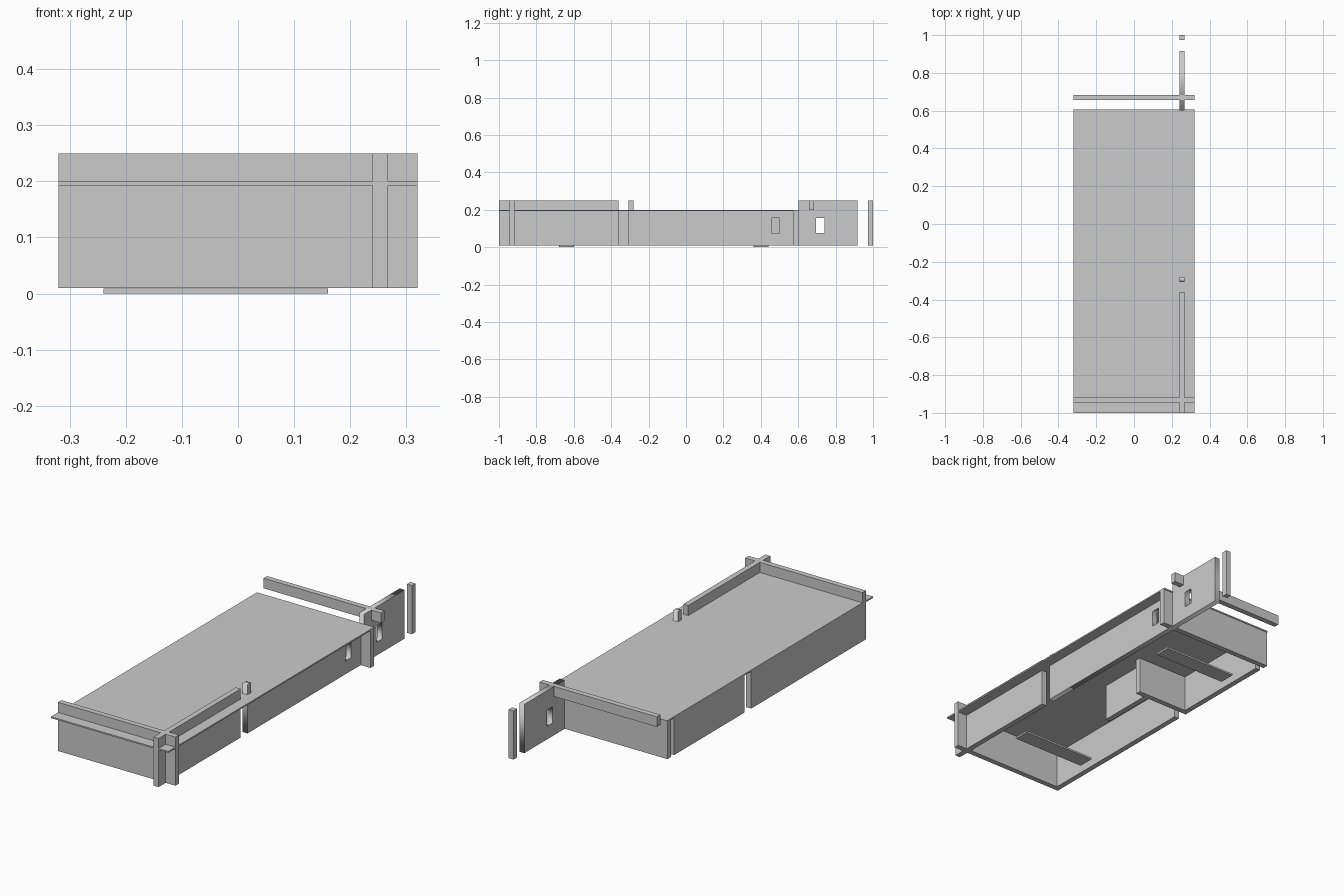
import bpy
from math import radians

if "Cube" in bpy.data.objects:
    bpy.data.objects.remove(bpy.data.objects["Cube"])

T = 0.027            # wall thickness
LOW, DECK, TOP = 0.01, 0.193, 0.25


def box(name, x, y, z):
    """Axis-aligned box from (min, max) pairs."""
    bpy.ops.mesh.primitive_cube_add(size=1, location=[(a + b) / 2 for a, b in (x, y, z)])
    ob = bpy.context.object
    ob.name = name
    ob.scale = [b - a for a, b in (x, y, z)]
    bpy.ops.object.transform_apply(location=False, rotation=False, scale=True)
    return ob


def side_panel(name, x, outline, holes):
    """Panel in the y-z plane, with openings, made from a filled profile."""
    cu = bpy.data.curves.new(name, 'CURVE')
    cu.dimensions, cu.fill_mode, cu.extrude = '2D', 'BOTH', T / 2
    for pts in [outline] + holes:
        sp = cu.splines.new('POLY')
        sp.points.add(len(pts) - 1)
        for p, (a, b) in zip(sp.points, pts):
            p.co = (a, b, 0, 1)
        sp.use_cyclic_u = True
    ob = bpy.data.objects.new(name, cu)
    bpy.context.collection.objects.link(ob)
    ob.rotation_euler = (radians(90), 0, radians(90))
    ob.location.x = x
    bpy.ops.object.select_all(action='DESELECT')
    ob.select_set(True)
    bpy.context.view_layer.objects.active = ob
    bpy.ops.object.convert(target='MESH')


def window(y0, y1):
    return [(y0, 0.075), (y1, 0.075), (y1, 0.155), (y0, 0.155)]


# Deck slab
box("deck", (-0.32, 0.32), (-1, 0.605), (DECK, 0.2))

# Front and back cross walls, and the separate rear rail
box("front_wall", (-0.32, 0.32), (-0.945, -0.945 + T), (LOW, TOP))
box("back_wall", (-0.32, 0.32), (0.575, 0.602), (LOW, DECK))
box("rear_rail", (-0.32, 0.32), (0.657, 0.657 + T), (0.2, TOP))

# Right side wall: front section, windowed section with raised ends, end post
RX = (0.24, 0.24 + T)
box("right_wall_front", RX, (-1, -0.36), (LOW, TOP))
side_panel("right_wall_back", 0.24 + T / 2,
           [(-0.307, LOW), (0.917, LOW), (0.917, TOP), (0.602, TOP),
            (0.602, DECK), (-0.28, DECK), (-0.28, TOP), (-0.307, TOP)],
           [window(0.456, 0.5), window(0.696, 0.74)])
box("right_end_post", RX, (1 - T, 1), (LOW, TOP))

# Left side wall with a gap in the middle
LX = (-0.32, -0.32 + T)
box("left_wall_front", LX, (-0.945, -0.05), (LOW, DECK))
box("left_wall_back", LX, (0.0, 0.55), (LOW, DECK))

# Interior partitions
box("partition_cross", (-0.32, -0.013), (0.0, T), (LOW, DECK))
box("partition_long", (-0.06 - T, -0.06), (-0.28, 0.0), (LOW, DECK))

# Floor runners
for name, y in (("front_runner", -0.68), ("back_runner", 0.36)):
    box(name, (-0.24, 0.16), (y, y + 0.08), (0, 0.009))
